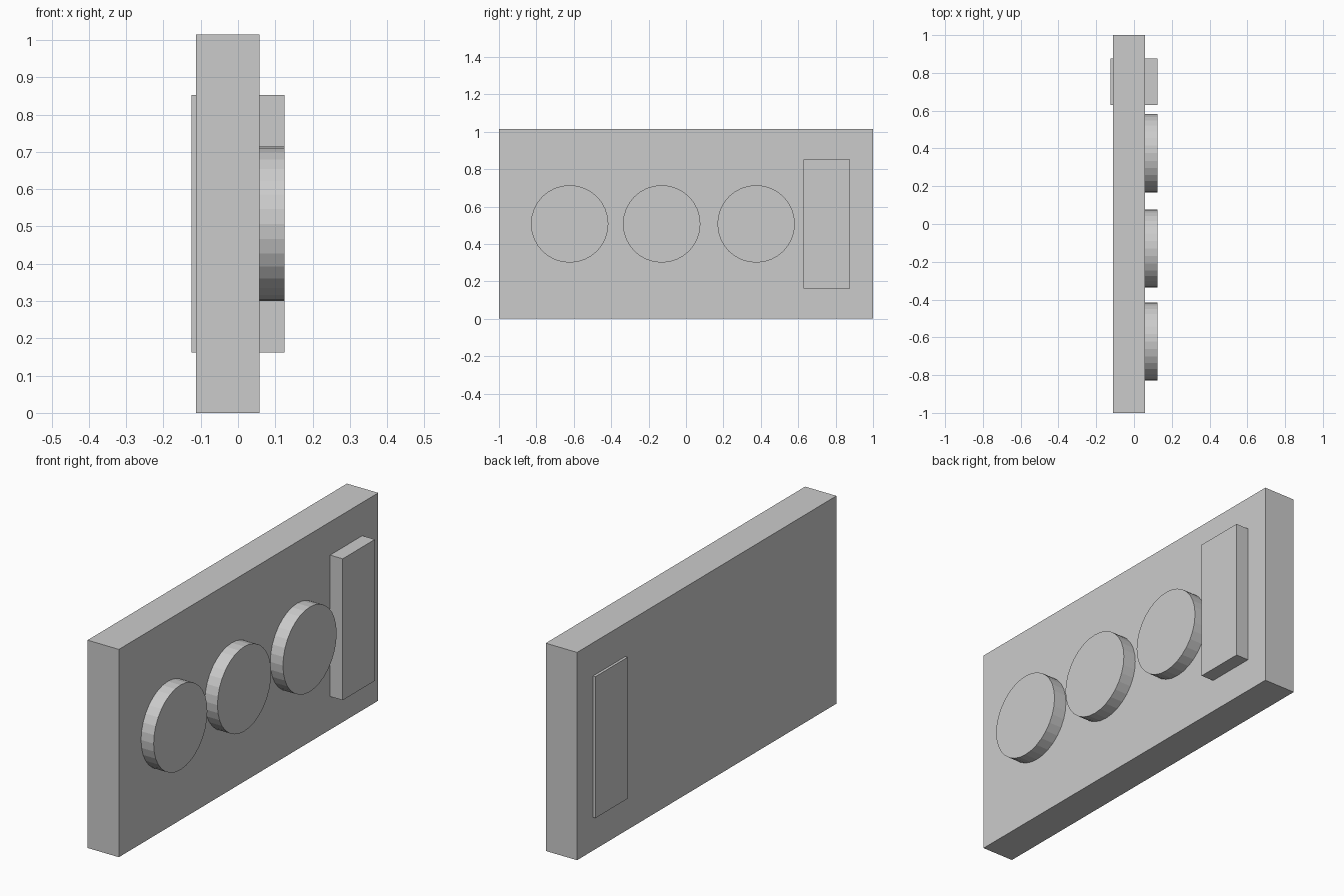
import bpy
import math

if "Cube" in bpy.data.objects:
    bpy.data.objects.remove(bpy.data.objects["Cube"])

MID_Z = 0.507   # half height of the panel
FRONT_X = 0.125  # outer face of the raised parts


def box(name, x, y, z):
    """Box from (min, max) ranges along each axis."""
    bpy.ops.mesh.primitive_cube_add(size=1, location=[sum(r) / 2 for r in (x, y, z)])
    ob = bpy.context.object
    ob.name = name
    ob.scale = [r[1] - r[0] for r in (x, y, z)]
    bpy.ops.object.transform_apply(location=False, rotation=False, scale=True)
    return ob


def disc(name, y, back_x=0.05):
    """Flat-shaded round disc facing +x."""
    bpy.ops.mesh.primitive_cylinder_add(
        vertices=32, radius=0.207, depth=FRONT_X - back_x,
        location=((FRONT_X + back_x) / 2, y, MID_Z),
        rotation=(0, math.pi / 2, 0))
    ob = bpy.context.object
    ob.name = name
    return ob


# Main slab
box("panel", (-0.112, 0.057), (-1, 1), (0, 2 * MID_Z))

# Upright bar passing right through the slab
box("upright_bar", (-FRONT_X, FRONT_X), (0.629, 0.877), (MID_Z - 0.345, MID_Z + 0.345))

# Row of three round discs
for i, y in enumerate((-0.622, -0.13, 0.375), 1):
    disc(f"round_disc_{i}", y)
